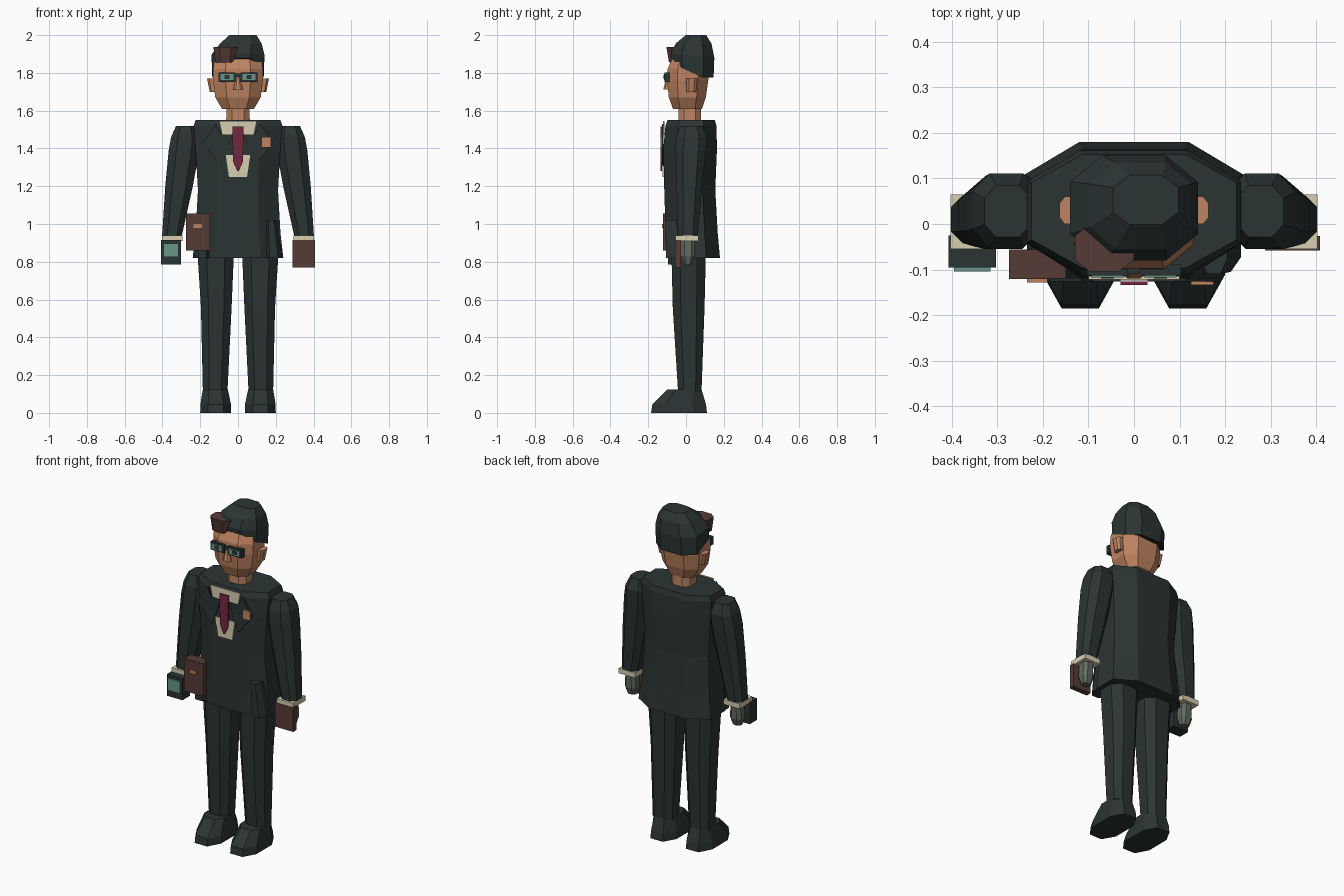
import bpy, bmesh

cube = bpy.data.objects.get("Cube")
if cube:
    bpy.data.objects.remove(cube)


def material(name, red, green, blue):
    shade = bpy.data.materials.new(name)
    shade.use_nodes = True
    colour = (red, green, blue, 1)
    shade.diffuse_color = colour
    shade.node_tree.nodes["Principled BSDF"].inputs["Base Color"].default_value = colour
    return shade


CLOTH = material("dark_cloth", .024, .034, .034)
SKIN = material("skin", .52, .23, .12)
BROWN = material("brown_leather", .09, .043, .036)
CREAM = material("cream_shirt", .68, .61, .43)
MAROON = material("maroon_tie", .18, .02, .05)
TEAL = material("teal_glass", .14, .3, .25)
GREY = material("grey_glove", .12, .15, .12)


def loft(name, rings, mat):
    """Join equal-length rings of points into a capped flat-faced solid."""
    bm = bmesh.new()
    loops = [[bm.verts.new(point) for point in ring] for ring in rings]
    for lower, upper in zip(loops, loops[1:]):
        for i in range(len(lower)):
            bm.faces.new((lower[i - 1], lower[i], upper[i], upper[i - 1]))
    bm.faces.new(loops[0])
    bm.faces.new(loops[-1])
    bmesh.ops.recalc_face_normals(bm, faces=bm.faces)
    mesh = bpy.data.meshes.new(name)
    bm.to_mesh(mesh)
    bm.free()
    mesh.materials.append(mat)
    obj = bpy.data.objects.new(name, mesh)
    bpy.context.collection.objects.link(obj)
    return obj


def octagon(height, x, half_width, y, half_depth, flat):
    """Chamfered rectangle; flat is the straight share of each side."""
    corners = [(flat, -1), (1, -flat), (1, flat), (flat, 1),
               (-flat, 1), (-1, flat), (-1, -flat), (-flat, -1)]
    ring = [(x + half_width * a, y + half_depth * b) for a, b in corners]
    return [(px, py, height(py) if callable(height) else height) for px, py in ring]


def body(name, mat, *sections, flat=.5):
    """Stack octagons, each given as height, x, half width, y, half depth."""
    return loft(name, [octagon(*section, flat) for section in sections], mat)


def box(name, mat, centre, size):
    (x, y, z), (w, d, h) = centre, [side / 2 for side in size]
    ring = [(x - w, y - d), (x + w, y - d), (x + w, y + d), (x - w, y + d)]
    return loft(name, [[(px, py, z + step) for px, py in ring] for step in (-h, h)], mat)


def plate(name, mat, y, outline, depth=.008):
    """Flat panel facing the front, outlined in x and z."""
    return loft(name, [[(x, y + d, z) for x, z in outline] for d in (0, depth)], mat)


def symmetric(half):
    """Close a half outline with its reflection."""
    return half + [(-x, z) for x, z in reversed(half)]


def both(obj):
    """Make a mirrored twin on the other side."""
    twin = obj.data.copy()
    for vertex in twin.vertices:
        vertex.co.x *= -1
    twin.flip_normals()
    part = obj.name
    obj.name = "left_" + part
    bpy.context.collection.objects.link(bpy.data.objects.new("right_" + part, twin))


# Jacket with front flaps
body("jacket", CLOTH,
     (.82, 0, .24, .037, .143),
     (.95, 0, .225, .03, .138),
     (1.18, 0, .212, .02, .135),
     (1.4, 0, .225, .022, .142),
     (1.52, 0, .235, .026, .135),
     (1.55, 0, .225, .028, .125))
both(body("jacket_flap", CLOTH, (.82, .19, .045, -.04, .065), (1.02, .175, .03, -.04, .07)))

# Shirt, lapels, tie and pocket square
plate("shirt_collar", CREAM, -.122, symmetric([(.1, 1.545), (.085, 1.475)]))
plate("shirt_front", CREAM, -.124, symmetric([(.065, 1.365), (.048, 1.25)]))
both(plate("lapel", CLOTH, -.126, [(.115, 1.53), (.185, 1.43), (.09, 1.31),
                                   (.066, 1.36), (.03, 1.475), (.09, 1.475)]))
plate("tie", MAROON, -.134, symmetric([(.03, 1.515), (.026, 1.33), (.004, 1.28)]))
box("pocket_square", SKIN, (.15, -.13, 1.432), (.05, .008, .055))

# Sleeves, cuffs and hands
both(body("sleeve", CLOTH,
          (.935, .35, .052, .01, .052),
          (1.2, .312, .073, .018, .068),
          (1.39, .286, .081, .025, .08),
          (1.46, .28, .074, .03, .081),
          (1.52, .277, .051, .028, .057)))
both(box("cuff", CREAM, (.349, .005, .925), (.108, .12, .03)))
both(body("hand", GREY,
          (.785, .35, .025, .01, .02),
          (.83, .35, .038, .01, .036),
          (.915, .35, .032, .01, .038)))

# Trousers and shoes
both(body("trouser_leg", CLOTH,
          (.11, .121, .065, .02, .062),
          (.555, .115, .081, .014, .084),
          (.84, .118, .096, .014, .091)))
both(body("shoe", CLOTH,
          (0, .118, .082, -.037, .148),
          (.045, .118, .081, -.036, .142),
          (.125, .12, .066, -.008, .09)))

# Head, ears and nose
body("neck", SKIN, (1.53, 0, .063, .02, .06), (1.64, 0, .06, .02, .06))
body("head", SKIN,
     (1.61, 0, .085, .008, .077),
     (1.67, 0, .12, .007, .098),
     (1.76, 0, .132, .009, .109),
     (1.82, 0, .132, .011, .109),
     (1.9, 0, .115, .022, .084))
both(body("ear", SKIN, (1.7, .13, .02, .028, .025), (1.77, .14, .024, .03, .03)))
body("nose", SKIN, (1.712, 0, .026, -.1, .02), (1.775, 0, .01, -.096, .01))

# Hair cap with a lifted front hairline, and a swept fringe
body("hair", CLOTH,
     (lambda y: max(1.775, 1.805 - .93 * y), 0, .136, .034, .112),
     (lambda y: 1.895 - y / 10, 0, .14, .035, .115),
     (1.955, .015, .11, .04, .095),
     (2, .026, .072, .053, .054))
body("fringe", BROWN, (1.855, -.07, .05, -.058, .032), (1.938, -.065, .065, -.052, .052))

# Glasses
both(box("frame", CLOTH, (.058, -.1, 1.778), (.09, .025, .05)))
both(box("lens", TEAL, (.058, -.114, 1.778), (.07, .006, .032)))
both(box("pupil", CLOTH, (.058, -.118, 1.778), (.028, .004, .02)))
box("glasses_bridge", CLOTH, (0, -.1, 1.787), (.04, .02, .018))

# Hip pouch, handheld device and notebook
box("hip_pouch", BROWN, (-.212, -.088, .957), (.125, .065, .195))
box("pouch_clasp", SKIN, (-.212, -.124, .99), (.045, .008, .02))
box("device", CLOTH, (-.355, -.06, .85), (.104, .07, .13))
box("device_screen", TEAL, (-.355, -.1, .861), (.081, .009, .072))
box("notebook", BROWN, (.348, -.042, .843), (.12, .032, .145))
